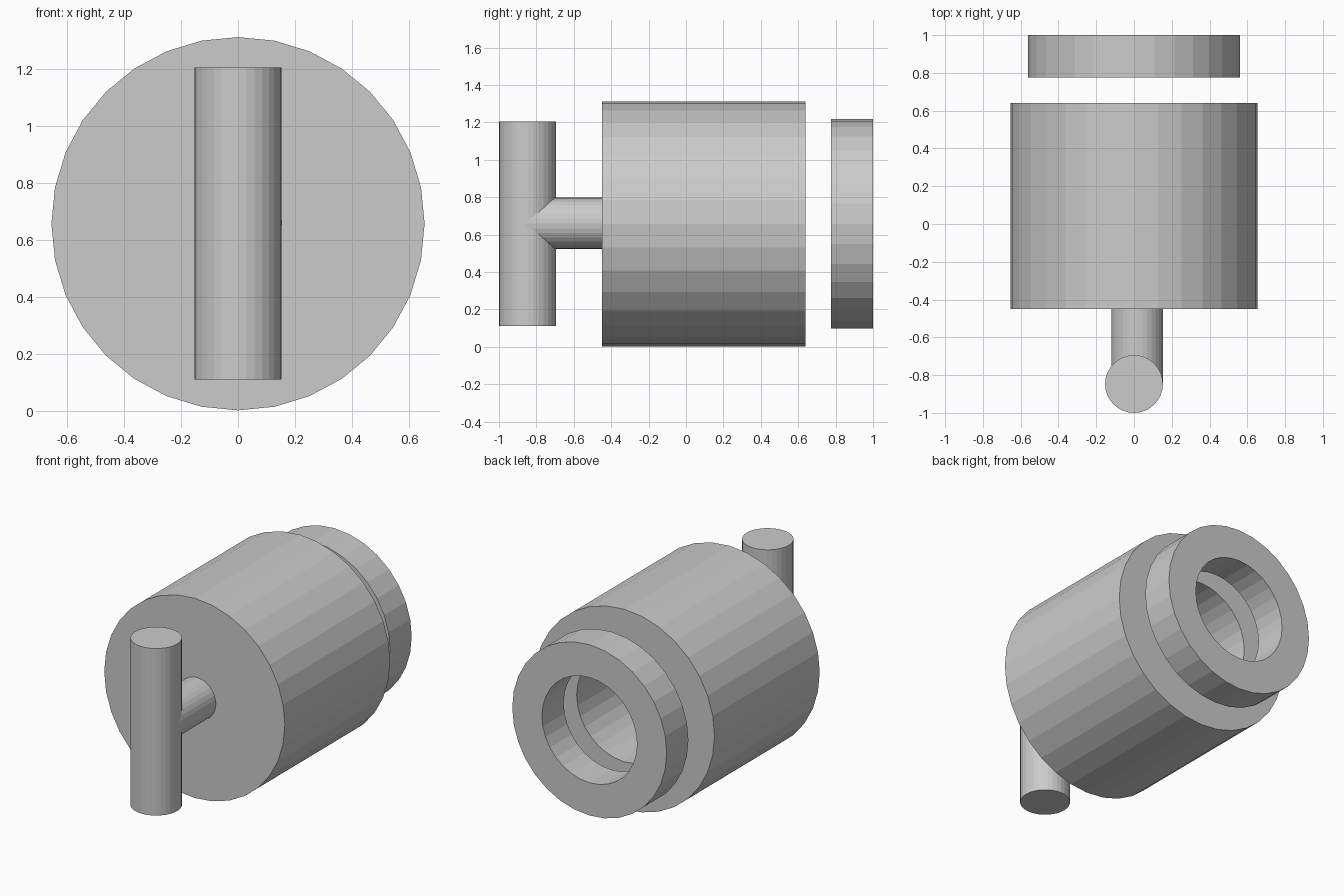
import bpy, bmesh, math
from mathutils import Vector

if "Cube" in bpy.data.objects:
    bpy.data.objects.remove(bpy.data.objects["Cube"])

SIDES = 32
AXIS_Z = 0.6575   # height of the shared main axis


def lathe(name, profile, axis, centre, closed=False):
    """Revolve (radius, distance along axis) points into a flat-shaded solid."""
    axis = Vector(axis)
    side = Vector((1, 0, 0))
    bm = bmesh.new()
    verts = [bm.verts.new(side * r + axis * d) for r, d in profile]
    pairs = list(zip(verts, verts[1:]))
    if closed:
        pairs.append((verts[-1], verts[0]))
    edges = [bm.edges.new(p) for p in pairs]
    bmesh.ops.spin(bm, geom=verts + edges, cent=(0, 0, 0), axis=axis,
                   angle=math.tau, steps=SIDES, use_duplicate=False)
    bmesh.ops.remove_doubles(bm, verts=bm.verts[:], dist=1e-4)
    bmesh.ops.recalc_face_normals(bm, faces=bm.faces[:])
    bmesh.ops.translate(bm, verts=bm.verts[:], vec=centre)
    mesh = bpy.data.meshes.new(name)
    bm.to_mesh(mesh)
    bm.free()
    ob = bpy.data.objects.new(name, mesh)
    bpy.context.collection.objects.link(ob)
    return ob


def rod(name, radius, start, end, axis, centre):
    return lathe(name, [(0, start), (radius, start), (radius, end), (0, end)],
                 axis, centre)


Y, Z = (0, 1, 0), (0, 0, 1)
BORE = 0.345

# Main drum, open bore at the back and closed at the front
lathe("drum", [(0, -0.45), (0.655, -0.45), (0.655, 0.64),
               (BORE, 0.64), (BORE, -0.22), (0, -0.22)], Y, (0, 0, AXIS_Z))

# Separate ring floating behind the drum
lathe("rear_ring", [(BORE, 0.775), (0.56, 0.775), (0.56, 1.0), (BORE, 1.0)],
      Y, (0, 0, AXIS_Z), closed=True)

# Slightly off-centre stem joining the drum to the handle
rod("stem", 0.137, -0.852, -0.44, Y, (0.0175, 0, AXIS_Z + 0.003))

# Upright handle bar
rod("handle_bar", 0.153, 0.11, 1.205, Z, (0, -0.847, 0))
